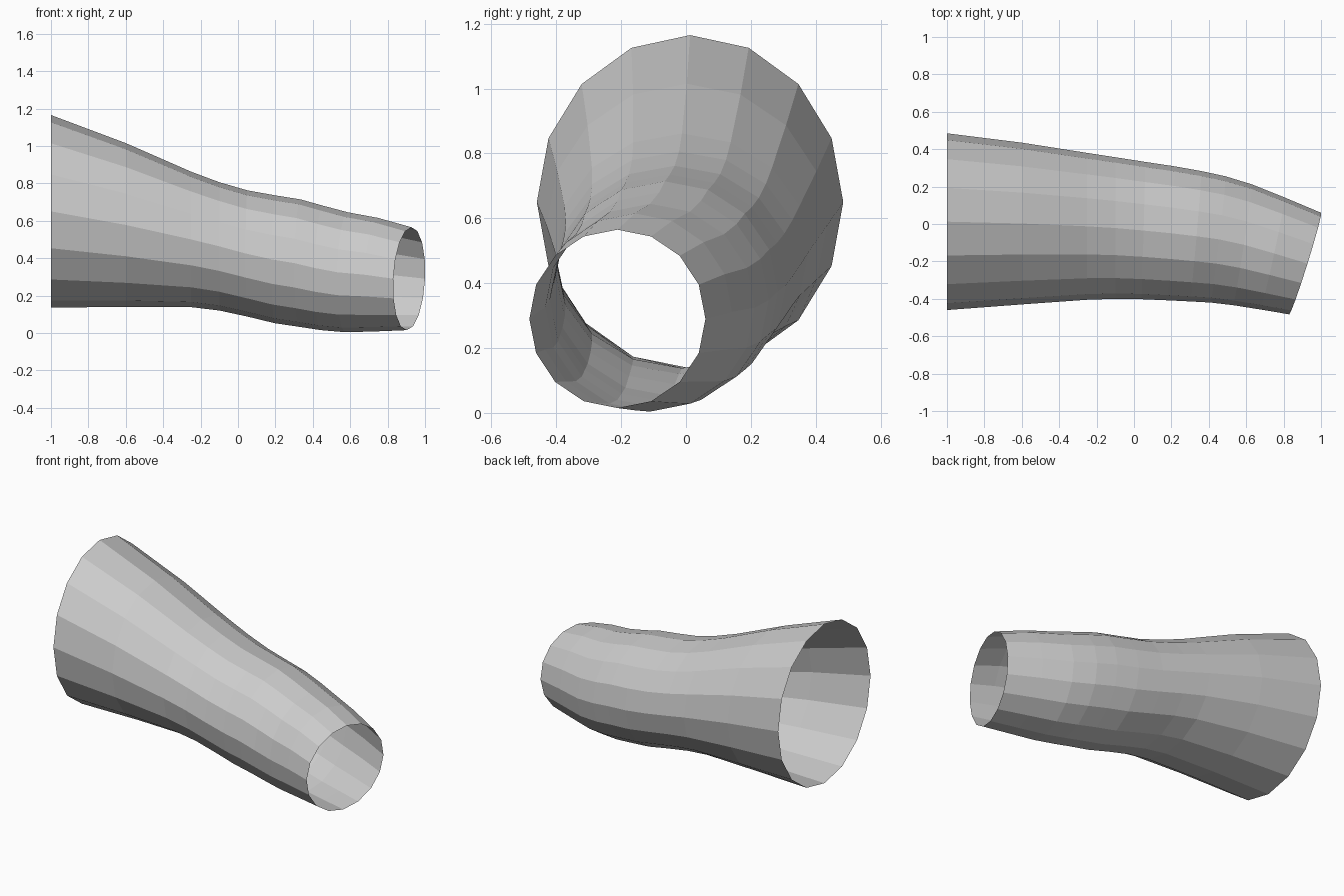
import bpy
import bmesh
from math import sin, cos, tau

cube = bpy.data.objects.get("Cube")
if cube:
    bpy.data.objects.remove(cube, do_unlink=True)

SIDES = 16

# Cross-sections along the tube: x, y min, y max, z min, z max, lean of the ring
SECTIONS = [
    (-1.0, -.46, .485, .135, 1.165, 0),
    (-.6, -.43, .435, .14, 1.015, 0),
    (-.25, -.405, .38, .138, .862, 0),
    (-.1, -.4, .357, .12, .806, 0),
    (.05, -.402, .332, .088, .762, .01),
    (.2, -.408, .308, .052, .735, .02),
    (.33, -.414, .283, .033, .714, .03),
    (.45, -.42, .255, .015, .68, .04),
    (.58, -.434, .212, .004, .645, .05),
    (.74, -.457, .142, .008, .615, .065),
    (.915, -.483, .06, .015, .565, .085),
]


def flat_material(name, colour):
    mat = bpy.data.materials.new(name)
    mat.use_nodes = True
    mat.diffuse_color = colour
    mat.node_tree.nodes["Principled BSDF"].inputs["Base Color"].default_value = colour
    return mat


def add_ring(bm, x, y0, y1, z0, z1, lean):
    """One elliptical ring, swung forward on its +y side by the lean."""
    ring = []
    for i in range(SIDES):
        c, s = cos(tau * i / SIDES), sin(tau * i / SIDES)
        ring.append(bm.verts.new((
            x + lean * c + lean * .15 * s,
            (y0 + y1) / 2 + (y1 - y0) / 2 * c,
            (z0 + z1) / 2 + (z1 - z0) / 2 * s)))
    return ring


# Open flared sleeve, a single skin with flat facets
bm = bmesh.new()
rings = [add_ring(bm, *section) for section in SECTIONS]
for a, b in zip(rings, rings[1:]):
    for i in range(SIDES):
        j = (i + 1) % SIDES
        bm.faces.new((a[i], a[j], b[j], b[i]))
bmesh.ops.recalc_face_normals(bm, faces=bm.faces)

mesh = bpy.data.meshes.new("sleeve")
bm.to_mesh(mesh)
bm.free()
mesh.materials.append(flat_material("light grey", (.6, .6, .6, 1)))
sleeve = bpy.data.objects.new("sleeve", mesh)
bpy.context.collection.objects.link(sleeve)
